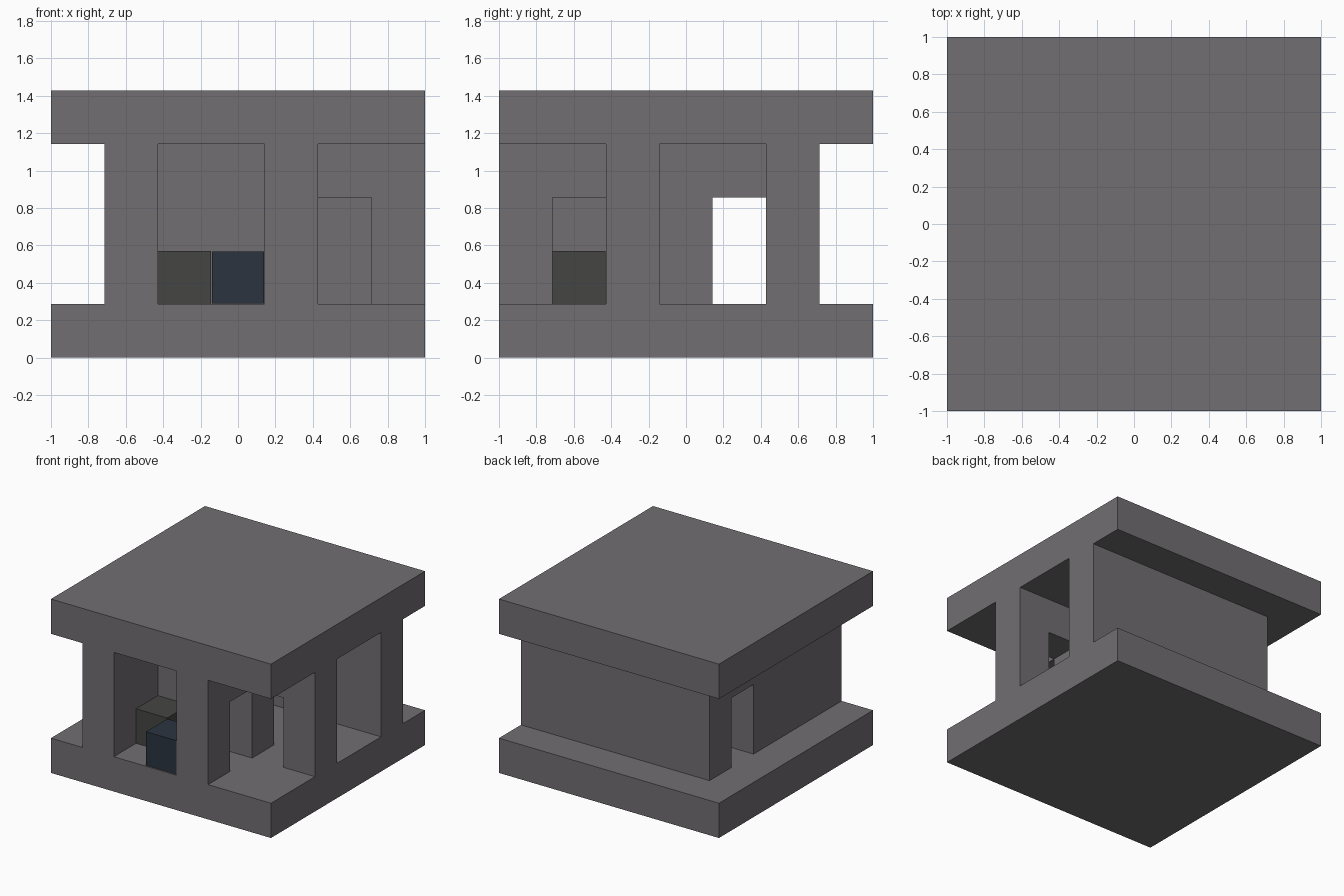
import bpy, bmesh
from mathutils import Vector

cube = bpy.data.objects.get("Cube")
if cube:
    bpy.data.objects.remove(cube, do_unlink=True)

N = 7                 # cells along each side
U = 2 / N             # cell size


def material(name, rgb):
    m = bpy.data.materials.new(name)
    m.use_nodes = True
    m.diffuse_color = (*rgb, 1)
    bsdf = next(n for n in m.node_tree.nodes if n.type == 'BSDF_PRINCIPLED')
    bsdf.inputs["Base Color"].default_value = (*rgb, 1)
    bsdf.inputs["Roughness"].default_value = 0.9
    return m


def finish(name, bm, mat):
    mesh = bpy.data.meshes.new(name)
    bm.to_mesh(mesh)
    bm.free()
    mesh.materials.append(mat)
    obj = bpy.data.objects.new(name, mesh)
    bpy.context.collection.objects.link(obj)
    return obj


def block(name, cell, mat, gap=0.0):
    """One-cell block with an optional gap around it."""
    bm = bmesh.new()
    bmesh.ops.create_cube(bm, size=U - 2 * gap)
    centre = (Vector(cell) + Vector((0.5, 0.5, 0.5))) * U - Vector((1, 1, 0))
    bmesh.ops.translate(bm, verts=bm.verts, vec=centre)
    return finish(name, bm, mat)


def cells(xs, ys, zs):
    return {(x, y, z) for x in xs for y in ys for z in zs}


stone = material("stone grey", (0.165, 0.158, 0.165))
dark = material("dark grey", (0.060, 0.060, 0.056))
navy = material("dark blue", (0.024, 0.034, 0.051))

full, wall, door = range(N), range(1, 4), range(1, 3)

# Floor and roof slabs
solid = cells(full, full, (0,)) | cells(full, full, (4,))

# Outer walls: left side, back, and the front of the small room
solid |= cells((1,), range(0, 6), wall)
solid |= cells(range(1, 7), (5,), wall)
solid |= cells((4,), (0, 1), wall)

# Dividing wall, whose end forms the side pillar
solid |= cells(range(1, 7), (2,), wall)

# Doorways: side exit, small room to porch, porch to back room
solid -= cells((1,), (4,), door) | cells((4,), (1,), door) | cells((5,), (2,), door)

# Skin the solid cells with a face on each exposed side
bm = bmesh.new()
for c in sorted(solid):
    for axis in range(3):
        for side in (0, 1):
            near = list(c)
            near[axis] += 2 * side - 1
            if tuple(near) in solid:
                continue
            a, b = (axis + 1) % 3, (axis + 2) % 3
            ring = []
            for da, db in ((0, 0), (1, 0), (1, 1), (0, 1)):
                p = Vector(c)
                p[axis] += side
                p[a] += da
                p[b] += db
                ring.append(bm.verts.new(p * U - Vector((1, 1, 0))))
            bm.faces.new(ring if side else ring[::-1])
bmesh.ops.remove_doubles(bm, verts=bm.verts, dist=0.001)
bmesh.ops.dissolve_limit(bm, angle_limit=0.01, verts=bm.verts, edges=bm.edges)
finish("building_shell", bm, stone)

# Furnishing blocks inside the small room
block("storage_block", (2, 1, 1), dark, 0.001)
block("window_block", (3, 0, 1), navy, 0.004)
